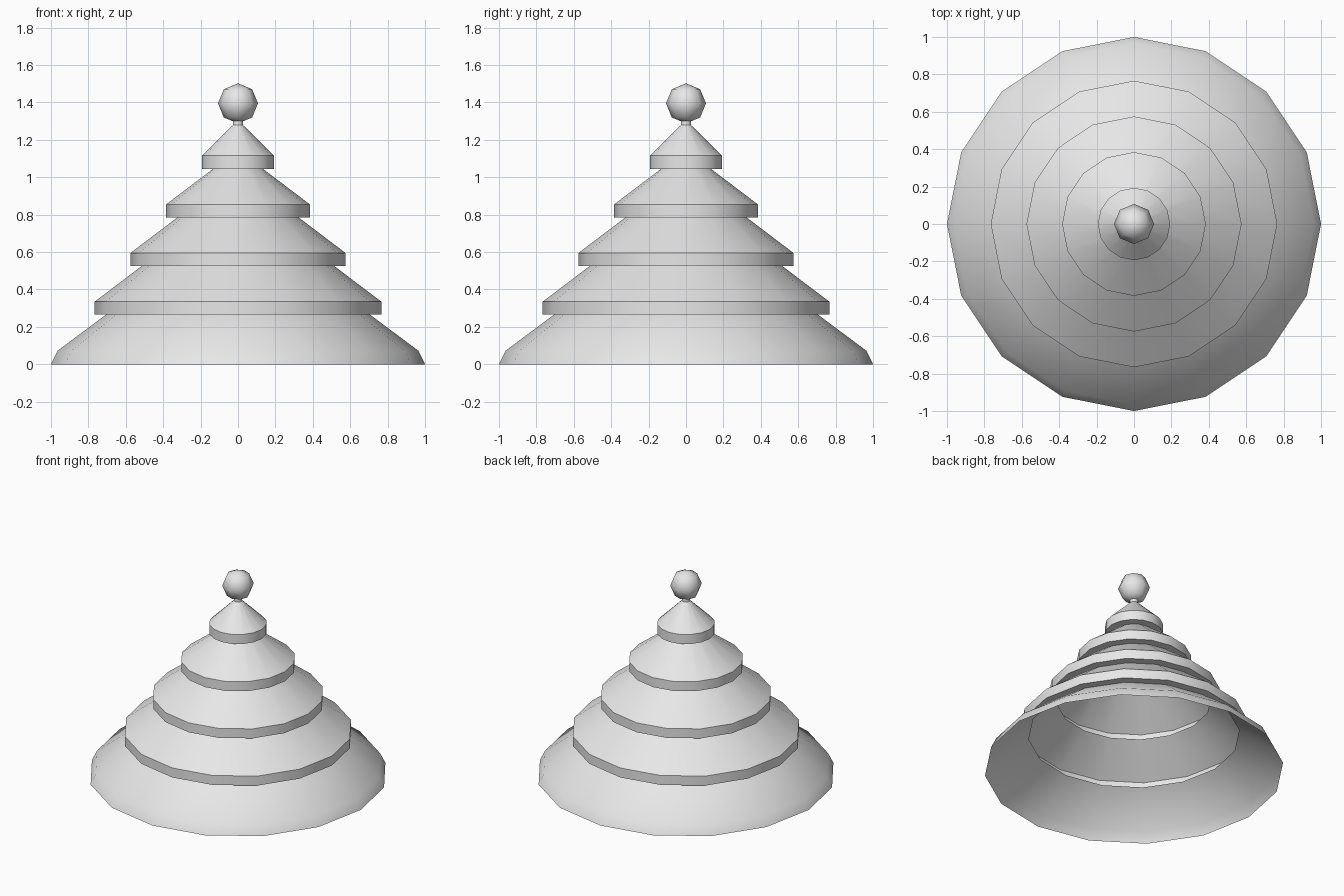
import bpy
import bmesh
from math import cos, sin, pi, radians

cube = bpy.data.objects.get("Cube")
if cube:
    bpy.data.objects.remove(cube, do_unlink=True)

SIDES = 16

# One plain grey for everything
grey = bpy.data.materials.new("light grey")
grey.use_nodes = True
color = (0.8, 0.8, 0.8, 1)
grey.diffuse_color = color
grey.node_tree.nodes["Principled BSDF"].inputs["Base Color"].default_value = color


def finish(obj, name, angle):
    obj.name = name
    obj.data.name = name
    obj.data.materials.append(grey)
    bpy.ops.object.select_all(action='DESELECT')
    obj.select_set(True)
    bpy.context.view_layer.objects.active = obj
    bpy.ops.object.shade_smooth_by_angle(angle=radians(angle))


def lathe(name, profile, sides, angle):
    """Open shell swept around z from (radius, height) points, bottom to top."""
    bm = bmesh.new()
    rings = []
    for r, z in profile:
        rings.append([bm.verts.new((r * cos(2 * pi * i / sides),
                                    r * sin(2 * pi * i / sides), z))
                      for i in range(sides)])
    for low, high in zip(rings, rings[1:]):
        for i in range(sides):
            j = (i + 1) % sides
            bm.faces.new((low[i], low[j], high[j], high[i]))
    mesh = bpy.data.meshes.new(name)
    bm.to_mesh(mesh)
    bm.free()
    obj = bpy.data.objects.new(name, mesh)
    bpy.context.collection.objects.link(obj)
    finish(obj, name, angle)


# Tiered hollow body: flared skirt, then four overhanging rims with slopes
profile = [(1.0, 0.0), (0.965, 0.072)]
for tier in range(4):
    rim = 0.766 - 0.191 * tier
    z = 0.265 + 0.26 * tier
    profile += [(rim - 0.06, z), (rim, z), (rim, z + 0.07)]
profile.append((0.028, 1.278))
lathe("tiered_body", profile, SIDES, 30)

# Thin neck under the ball
lathe("neck", [(0.028, 1.278), (0.028, 1.33)], SIDES, 30)

# Low-poly finial ball
bpy.ops.mesh.primitive_uv_sphere_add(segments=8, ring_count=4, radius=0.107,
                                     location=(0, 0, 1.395))
finish(bpy.context.object, "finial_ball", 80)
